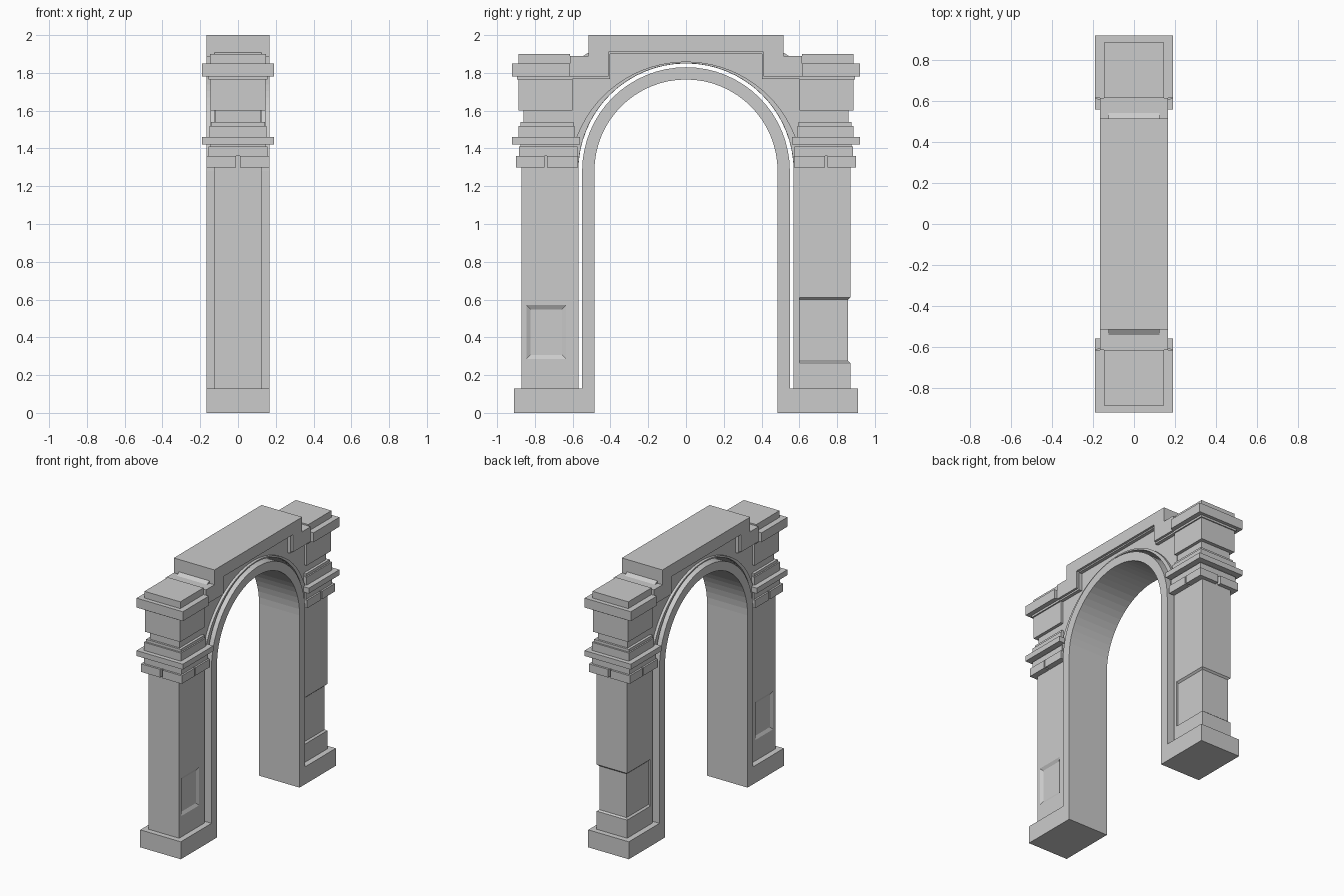
import bpy, bmesh, math

if "Cube" in bpy.data.objects:
    bpy.data.objects.remove(bpy.data.objects["Cube"])


def finish(name, bm):
    bmesh.ops.recalc_face_normals(bm, faces=bm.faces)
    me = bpy.data.meshes.new(name)
    bm.to_mesh(me)
    bm.free()
    ob = bpy.data.objects.new(name, me)
    bpy.context.collection.objects.link(ob)
    return ob


def prism(name, pts, hx):
    """Extrude a (y, z) outline symmetrically along x."""
    bm = bmesh.new()
    f = bm.faces.new([bm.verts.new((-hx, y, z)) for y, z in pts])
    r = bmesh.ops.extrude_face_region(bm, geom=[f])
    for v in r["geom"]:
        if isinstance(v, bmesh.types.BMVert):
            v.co.x = hx
    return finish(name, bm)


def stack(name, rings, side=1):
    """Loft rectangles (z, x0, x1, y0, y1) into one closed stepped solid."""
    bm = bmesh.new()
    loops = [[bm.verts.new((x, side * y, z)) for x, y in
              ((x0, y0), (x1, y0), (x1, y1), (x0, y1))]
             for z, x0, x1, y0, y1 in rings]
    for a, b in zip(loops, loops[1:]):
        for i in range(4):
            j = (i + 1) % 4
            bm.faces.new((a[i], a[j], b[j], b[i]))
    bm.faces.new(loops[0])
    bm.faces.new(loops[-1])
    return finish(name, bm)


def box(name, x0, x1, y0, y1, z0, z1, side=1):
    return stack(name, [(z0, x0, x1, y0, y1), (z1, x0, x1, y0, y1)], side)


def arc(r, zc, ymax=None, n=32):
    """Arc points from +y over the top to -y."""
    a0 = math.acos(ymax / r) if ymax else 0
    return [(r * math.cos(a), zc + r * math.sin(a)) for a in
            (a0 + (math.pi - 2 * a0) * i / n for i in range(n + 1))]


SPRING = 1.28

# Inner arch lining, standing on the ground
prism("arch_lining",
      [(0.55, 0)] + arc(0.55, SPRING) + [(-0.55, 0), (-0.485, 0)]
      + arc(0.485, SPRING)[::-1] + [(0.485, 0)], 0.167)

# Recessed wall over the arch, separated from the lining by a narrow slot
prism("spandrel",
      arc(0.57, SPRING) + [(-0.605, SPRING), (-0.605, 1.85), (-0.45, 1.95),
                           (0.45, 1.95), (0.605, 1.85), (0.605, SPRING)], 0.125)

# Slim raised moulding following the arch
prism("archivolt",
      arc(0.62, 1.24, 0.59) + arc(0.571, SPRING, 0.5705)[::-1], 0.145)

# Stepped top beam and the thin moulding under it
prism("top_beam",
      [(-0.515, 2.0), (0.515, 2.0), (0.515, 1.89), (0.615, 1.89), (0.615, 1.78),
       (0.41, 1.78), (0.41, 1.91), (-0.41, 1.91), (-0.41, 1.78), (-0.615, 1.78),
       (-0.615, 1.89), (-0.515, 1.89)], 0.167)
prism("beam_moulding",
      [(-0.45, 1.94), (0.45, 1.94), (0.45, 1.87), (0.605, 1.87), (0.605, 1.768),
       (0.402, 1.768), (0.402, 1.90), (-0.402, 1.90), (-0.402, 1.768),
       (-0.605, 1.768), (-0.605, 1.87), (-0.45, 1.87)], 0.15)

# Pillar stages: z bottom, z top, half depth, inner y, outer y
LOWER = {1: [(0.13, 0.265, 0.125, 0.57, 0.87), (0.275, 0.60, 0.112, 0.60, 0.858),
             (0.612, 1.36, 0.125, 0.57, 0.87)],
         -1: [(0.13, 1.36, 0.125, 0.57, 0.87)]}
CAPITAL = [(1.36, 1.41, 0.155, 0.575, 0.885), (1.41, 1.42, 0.145, 0.58, 0.875),
           (1.42, 1.46, 0.19, 0.56, 0.92), (1.46, 1.52, 0.152, 0.59, 0.888),
           (1.52, 1.54, 0.142, 0.595, 0.875), (1.54, 1.60, 0.122, 0.60, 0.86),
           (1.60, 1.765, 0.145, 0.60, 0.887), (1.765, 1.78, 0.155, 0.60, 0.895),
           (1.78, 1.85, 0.19, 0.615, 0.92), (1.85, 1.90, 0.147, 0.615, 0.888)]

pillars = {}
for side, tag in ((1, "back"), (-1, "front")):
    box("plinth_" + tag, -0.167, 0.167, 0.549, 0.91, 0, 0.13, side)
    rings = []
    for z0, z1, hx, y0, y1 in LOWER[side] + CAPITAL:
        rings += [(z0, -hx, hx, y0, y1), (z1, -hx, hx, y0, y1)]
    pillars[side] = stack("pillar_" + tag, rings, side)
    # Necking collar: four corner blocks leaving a notch on each face
    for sx in (-1, 1):
        xa, xb = sorted((sx * 0.01, sx * 0.168))
        box("collar_outer_" + tag, xa, xb, 0.748, 0.90, 1.30, 1.36, side)
        xc, xd = sorted((sx * 0.11, sx * 0.168))
        box("collar_inner_" + tag, xc, xd, 0.572, 0.737, 1.30, 1.36, side)

# Inner border strip beside the recessed pedestal band
box("pedestal_border", -0.125, 0.125, 0.57, 0.60, 0.26, 0.62)

# Bevelled sunk panels on the front pillar
for sx in (-1, 1):
    cutter = bmesh.new()
    loops = [[cutter.verts.new((sx * x, y, z)) for y, z in
              ((-0.845 + d, 0.285 + d), (-0.635 - d, 0.285 + d),
               (-0.635 - d, 0.57 - d), (-0.845 + d, 0.57 - d))]
             for x, d in ((0.14, 0), (0.125, 0), (0.113, 0.022))]
    for a, b in zip(loops, loops[1:]):
        for i in range(4):
            cutter.faces.new((a[i], a[i - 1], b[i - 1], b[i]))
    cutter.faces.new(loops[0])
    cutter.faces.new(loops[-1])
    cut = finish("panel_cutter", cutter)
    cut.hide_render = True
    ob = pillars[-1]
    mod = ob.modifiers.new("panel", 'BOOLEAN')
    mod.operation = 'DIFFERENCE'
    mod.solver = 'EXACT'
    mod.object = cut
    bpy.context.view_layer.objects.active = ob
    bpy.ops.object.modifier_apply(modifier=mod.name)
    bpy.data.objects.remove(cut)
